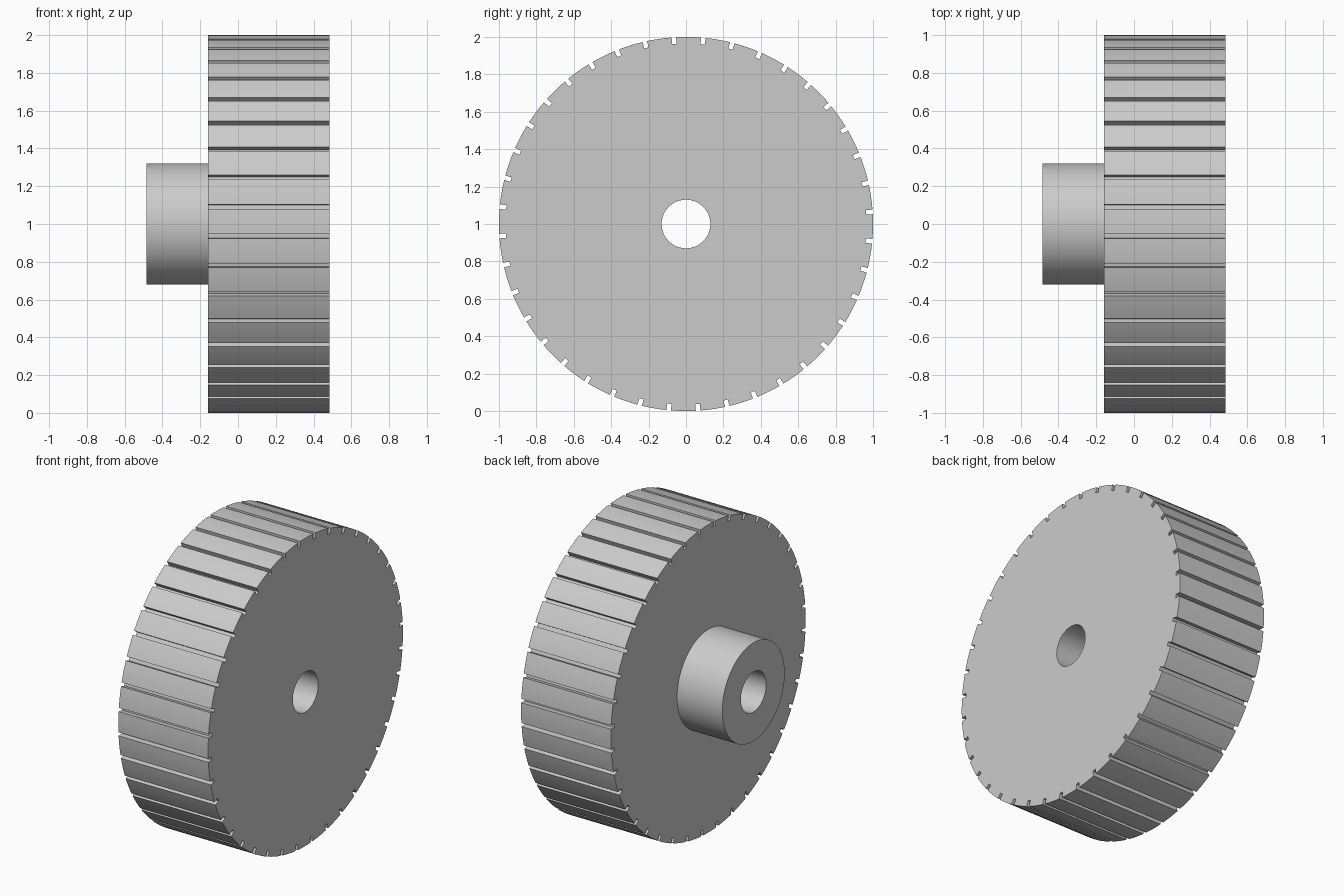
import bpy
import bmesh
from math import radians, cos, sin

if "Cube" in bpy.data.objects:
    bpy.data.objects.remove(bpy.data.objects["Cube"], do_unlink=True)

TEETH = 40
PITCH = radians(360 / TEETH)
PHASE = radians(3.7)
BORE_RADIUS = 0.13
STEPS = 4

grey = bpy.data.materials.new("Plain grey")
grey.use_nodes = True
colour = (0.6, 0.6, 0.6, 1)
grey.diffuse_color = colour
grey.node_tree.nodes["Principled BSDF"].inputs["Base Color"].default_value = colour


def arc(radius, start, end):
    return [(radius, start + (end - start) * i / STEPS) for i in range(STEPS + 1)]


def bored_ring(name, sector, x0, x1):
    """Extrude a repeated (radius, angle) outline along x, with a round bore."""
    bm = bmesh.new()
    bore = arc(BORE_RADIUS, sector[0][1], sector[0][1] + PITCH)[:-1]

    def loop(points, x):
        return [bm.verts.new((x, r * cos(a + k * PITCH), 1 + r * sin(a + k * PITCH)))
                for k in range(TEETH) for r, a in points]

    outer = [loop(sector, x) for x in (x0, x1)]
    inner = [loop(bore, x) for x in (x0, x1)]
    # Outer wall and bore wall
    for a, b in (outer, inner):
        for i in range(len(a)):
            j = (i + 1) % len(a)
            bm.faces.new((a[i], a[j], b[j], b[i]))
    # End faces, one per pitch
    for rim, hole in zip(outer, inner):
        for k in range(TEETH):
            n, m = len(sector), len(bore)
            edge = [rim[(k * n + i) % len(rim)] for i in range(n + 1)]
            back = [hole[(k * m + i) % len(hole)] for i in range(m + 1)]
            bm.faces.new(edge + back[::-1])
    bmesh.ops.recalc_face_normals(bm, faces=bm.faces)
    mesh = bpy.data.meshes.new(name)
    bm.to_mesh(mesh)
    bm.free()
    mesh.materials.append(grey)
    obj = bpy.data.objects.new(name, mesh)
    bpy.context.collection.objects.link(obj)
    bpy.ops.object.select_all(action="DESELECT")
    obj.select_set(True)
    bpy.context.view_layer.objects.active = obj
    bpy.ops.object.shade_smooth_by_angle(angle=radians(30))


# Slotted wheel: narrow parallel-sided slot, then a rounded land
half_slot, floor = 0.012, 0.965
slot = [(floor, PHASE - half_slot / floor), (floor, PHASE + half_slot / floor)]
land = arc(1, PHASE + half_slot, PHASE + PITCH - half_slot)
bored_ring("slotted_wheel", slot + land, -0.16, 0.485)

# Hub on the right side
bored_ring("hub", arc(0.32, PHASE, PHASE + PITCH)[:-1], -0.485, -0.16)
